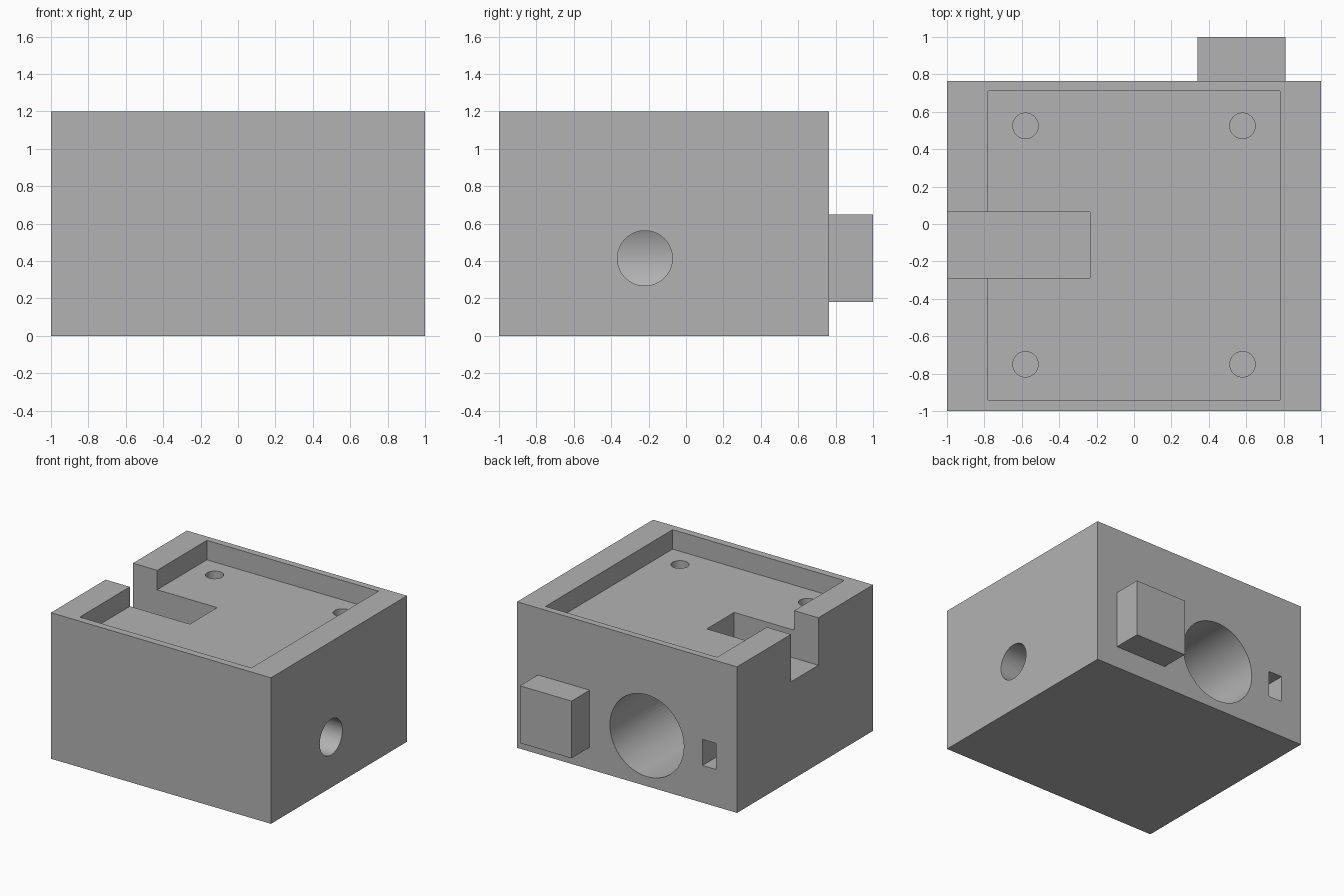
import bpy
import math

cube = bpy.data.objects.get("Cube")
if cube:
    bpy.data.objects.remove(cube, do_unlink=True)

# Single plain grey
grey = bpy.data.materials.new("plain_grey")
grey.use_nodes = True
colour = (0.45, 0.45, 0.45, 1)
grey.diffuse_color = colour
grey.node_tree.nodes["Principled BSDF"].inputs["Base Color"].default_value = colour


def block(name, x, y, z):
    """Box spanning the given (low, high) ranges."""
    spans = (x, y, z)
    bpy.ops.mesh.primitive_cube_add(size=1, location=[(a + b) / 2 for a, b in spans])
    ob = bpy.context.object
    ob.name = name
    ob.scale = [b - a for a, b in spans]
    bpy.ops.object.transform_apply(location=True, rotation=True, scale=True)
    ob.data.materials.append(grey)
    return ob


def rod(name, axis, centre, radius, length):
    """Cylinder lying along the named axis."""
    turn = {"x": (0, math.pi / 2, 0), "y": (math.pi / 2, 0, 0), "z": (0, 0, 0)}[axis]
    bpy.ops.mesh.primitive_cylinder_add(vertices=64, radius=radius, depth=length,
                                        location=centre, rotation=turn)
    ob = bpy.context.object
    ob.name = name
    bpy.ops.object.transform_apply(location=True, rotation=True, scale=True)
    ob.data.materials.append(grey)
    return ob


def cut(target, cutter):
    """Subtract the cutter and discard it."""
    cutter.hide_render = True
    mod = target.modifiers.new("cut", "BOOLEAN")
    mod.operation = "DIFFERENCE"
    mod.solver = "EXACT"
    mod.object = cutter
    bpy.context.view_layer.objects.active = target
    bpy.ops.object.modifier_apply(modifier=mod.name)
    bpy.data.objects.remove(cutter, do_unlink=True)


# Main housing
housing = block("housing", (-1, 1), (-1, 0.765), (0, 1.2))

# Shallow tray in the top, and the channel that breaks out through the right wall
cut(housing, block("tray_cutter", (-0.78, 0.78), (-0.94, 0.71), (1.04, 1.4)))
cut(housing, block("channel_cutter", (-1.2, -0.235), (-0.29, 0.065), (0.81, 1.4)))

# Four screw holes in the tray floor
for x in (-0.58, 0.58):
    for y in (-0.75, 0.525):
        cut(housing, rod("screw_hole_cutter", "z", (x, y, 0.98), 0.068, 0.5))

# Large bore from the back, side hole that meets it, small slot
cut(housing, rod("bore_cutter", "y", (-0.18, 0.1, 0.415), 0.336, 1.6))
cut(housing, rod("side_hole_cutter", "x", (0.55, -0.22, 0.415), 0.147, 1.2))
cut(housing, block("slot_cutter", (-0.81, -0.685), (0.46, 0.9), (0.305, 0.52)))

# Square peg on the back
block("back_peg", (0.34, 0.81), (0.72, 1), (0.18, 0.65))

# Smooth bores, crisp edges
bpy.ops.object.select_all(action="DESELECT")
housing.select_set(True)
bpy.context.view_layer.objects.active = housing
bpy.ops.object.shade_smooth_by_angle(angle=math.radians(30))
